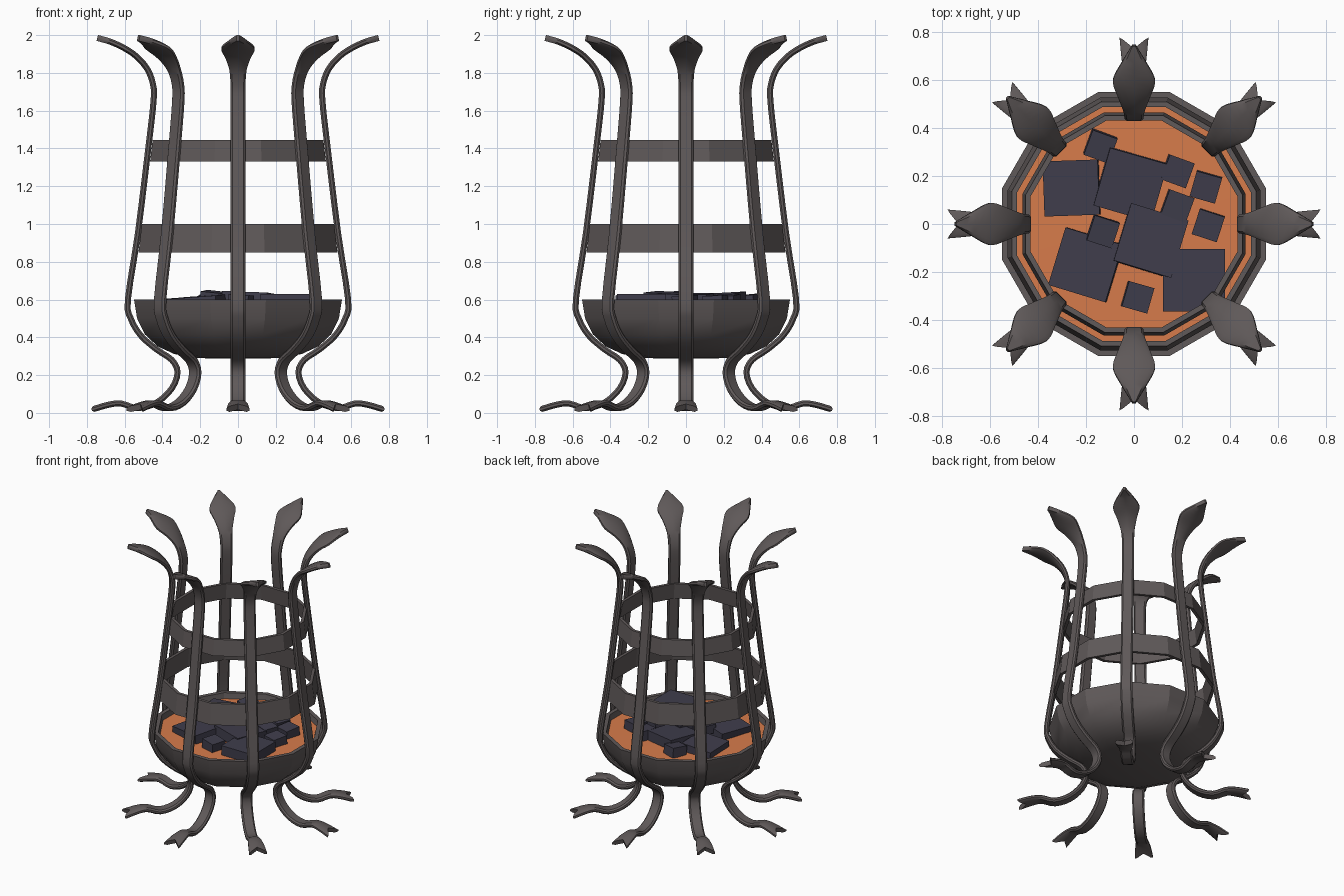
import bpy, bmesh
from math import sin, cos, pi, radians
from mathutils import Vector, Euler

if "Cube" in bpy.data.objects:
    bpy.data.objects.remove(bpy.data.objects["Cube"])


def material(name, rgb):
    m = bpy.data.materials.new(name)
    m.diffuse_color = (*rgb, 1)
    m.use_nodes = True
    m.node_tree.nodes["Principled BSDF"].inputs["Base Color"].default_value = m.diffuse_color
    return m


IRON = material("dark_iron", (0.115, 0.1, 0.1))
EMBER = material("ember_orange", (0.68, 0.2, 0.07))
COAL = material("coal", (0.05, 0.047, 0.072))


def add_object(name, mesh, mat=None, smooth=None):
    ob = bpy.data.objects.new(name, mesh)
    bpy.context.collection.objects.link(ob)
    if mat and not mesh.materials:
        mesh.materials.append(mat)
    if smooth:
        bpy.ops.object.select_all(action='DESELECT')
        ob.select_set(True)
        bpy.context.view_layer.objects.active = ob
        bpy.ops.object.shade_smooth_by_angle(angle=radians(smooth))
    return ob


def finish(bm, name):
    bmesh.ops.recalc_face_normals(bm, faces=bm.faces)
    mesh = bpy.data.meshes.new(name)
    bm.to_mesh(mesh)
    bm.free()
    return mesh


def lathe(name, profile, mat, closed=False, sides=12, smooth=None):
    """Revolve (radius, z) points; radius 0 makes a pole."""
    bm = bmesh.new()
    rings = []
    for r, z in profile:
        if r == 0:
            rings.append([bm.verts.new((0, 0, z))] * sides)
        else:
            rings.append([bm.verts.new((r * cos(2 * pi * (i + .5) / sides),
                                        r * sin(2 * pi * (i + .5) / sides), z))
                          for i in range(sides)])
    pairs = list(zip(rings, rings[1:]))
    if closed:
        pairs.append((rings[-1], rings[0]))
    for a, b in pairs:
        for i in range(sides):
            j = (i + 1) % sides
            bm.faces.new(list(dict.fromkeys((a[i], a[j], b[j], b[i]))))
    return add_object(name, finish(bm, name), mat, smooth)


def spline(points, steps):
    """Catmull-Rom through the control points."""
    p = [Vector(q) for q in points]
    p = [p[0] * 2 - p[1]] + p + [p[-1] * 2 - p[-2]]
    out = []
    for a, b, c, d in zip(p, p[1:], p[2:], p[3:]):
        for k in range(steps):
            t = k / steps
            out.append(.5 * (2 * b + (c - a) * t + (2 * a - 5 * b + 4 * c - d) * t * t
                             + (3 * b - a - 3 * c + d) * t ** 3))
    return out + [p[-2]]


# Bar path from leaf tip to forked foot: radius, z, half width, fork depth
BAR = [(.745, 1.985, .008, 0), (.675, 1.965, .05, 0), (.60, 1.93, .088, 0),
       (.535, 1.885, .068, 0), (.48, 1.82, .046, 0), (.45, 1.74, .04, 0),
       (.447, 1.65, .04, 0), (.475, 1.4, .04, 0), (.53, .95, .04, 0),
       (.583, .6, .04, 0), (.568, .5, .04, 0), (.515, .41, .04, 0),
       (.43, .335, .04, 0), (.35, .28, .04, 0), (.32, .215, .04, 0),
       (.35, .13, .04, 0), (.43, .055, .04, 0), (.53, .025, .04, 0),
       (.62, .05, .042, 0), (.69, .042, .052, 0), (.775, .017, .06, .05)]
SECTION = [(-1, -.4), (-1, .4), (-.75, 1), (0, 1), (.75, 1),
           (1, .4), (1, -.4), (.75, -1), (0, -1), (-.75, -1)]


def bar_mesh():
    bm = bmesh.new()
    path = spline(BAR, 3)
    rings = []
    for i, p in enumerate(path):
        q0, q1 = path[max(i - 1, 0)], path[min(i + 1, len(path) - 1)]
        t = Vector((q1[0] - q0[0], q1[1] - q0[1])).normalized()
        ring = []
        for u, v in SECTION:
            back = p[3] * (1 - abs(u))
            ring.append(bm.verts.new((p[0] - t.y * v * .016 - t.x * back, u * p[2],
                                      max(0, p[1] + t.x * v * .016 - t.y * back))))
        rings.append(ring)
    n = len(SECTION)
    for a, b in zip(rings, rings[1:]):
        for i in range(n):
            bm.faces.new((a[i], a[(i + 1) % n], b[(i + 1) % n], b[i]))
    for r in (rings[0], rings[-1]):
        for q in ((0, 1, 2, 9), (9, 2, 3, 8), (8, 3, 4, 7), (7, 4, 5, 6)):
            bm.faces.new([r[k] for k in q])
    return finish(bm, "basket_bar")


# Eight upright bars with leaf tips and forked feet
mesh = bar_mesh()
for i in range(8):
    bar = add_object(f"basket_bar_{i + 1}", mesh, IRON, 40)
    bar.rotation_euler.z = i * pi / 4

# Fire bowl, open at the top
lathe("fire_bowl", [(0, .287), (.24, .29), (.35, .312), (.44, .352), (.51, .415),
                    (.553, .5), (.57, .6), (.54, .6), (.525, .51), (.48, .43),
                    (.41, .375), (.32, .335), (0, .315)], IRON, smooth=25)

# Two flat hoops tying the bars together
lathe("lower_hoop", [(.545, .85), (.527, 1.0), (.505, 1.0), (.523, .85)], IRON, True)
lathe("upper_hoop", [(.482, 1.33), (.468, 1.445), (.446, 1.445), (.46, 1.33)], IRON, True)

# Glowing ember bed
lathe("ember_bed", [(0, .50), (.515, .50), (.532, .56), (0, .565)], EMBER)

# Coal lumps: x, y, z, size, height, turn, tilt x, tilt y (degrees)
COALS = [(-.26, .15, .578, .23, .07, 2, 0, -4), (-.015, .165, .595, .25, .07, -16, 3, 3),
         (.07, -.07, .60, .25, .07, -17, -3, 2), (-.2, -.17, .582, .25, .07, -17, 2, -4),
         (.25, -.235, .595, .26, .07, 0, 0, 0),
         (-.14, .325, .59, .11, .07, -20, 5, 4), (.18, .22, .59, .11, .07, -20, 0, 5),
         (.30, .155, .585, .11, .07, -16, 4, 0), (.18, .075, .595, .11, .07, -20, 0, 4),
         (.31, -.005, .585, .11, .07, -18, 3, 0), (-.13, -.03, .612, .11, .06, -18, 4, 6),
         (.015, -.305, .59, .11, .07, -16, 0, 4)]
for i, (x, y, z, s, h, turn, tx, ty) in enumerate(COALS):
    bm = bmesh.new()
    bmesh.ops.create_cube(bm, size=1)
    bmesh.ops.scale(bm, vec=(s, s, h), verts=bm.verts)
    lump = add_object(f"coal_lump_{i + 1}", finish(bm, "coal_lump"), COAL)
    lump.location = (x, y, z)
    lump.rotation_euler = Euler([radians(a) for a in (tx, ty, turn)])
